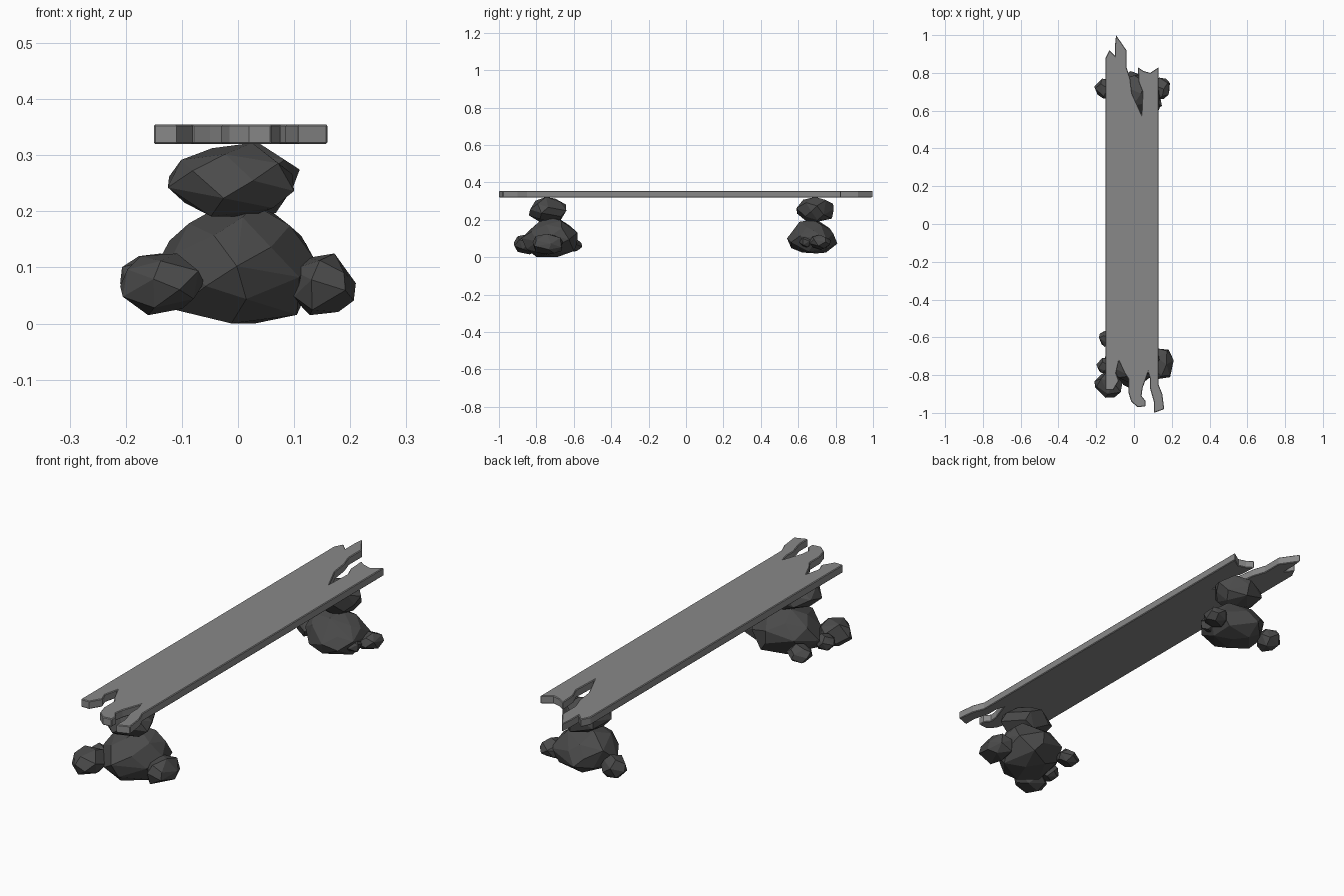
import bpy
import bmesh
import math
import random
from mathutils import Vector

default_cube = bpy.data.objects.get("Cube")
if default_cube:
    bpy.data.objects.remove(default_cube, do_unlink=True)


def make_material(name, value):
    material = bpy.data.materials.new(name)
    material.use_nodes = True
    colour = (value, value, value, 1)
    material.diffuse_color = colour
    material.node_tree.nodes["Principled BSDF"].inputs["Base Color"].default_value = colour
    return material


plank_grey = make_material("plank grey", 0.25)
rock_grey = make_material("dark rock grey", 0.07)


def add_object(name, bm, material):
    bmesh.ops.recalc_face_normals(bm, faces=bm.faces[:])
    mesh = bpy.data.meshes.new(name)
    bm.to_mesh(mesh)
    bm.free()
    mesh.materials.append(material)
    obj = bpy.data.objects.new(name, mesh)
    bpy.context.collection.objects.link(obj)
    return obj


def add_rock(name, seed, low, high, count=24, taper=0.0):
    """Faceted boulder: hull of a jittered sphere, fitted to a box."""
    rng = random.Random(seed)
    points = []
    for i in range(count):
        z = 1 - 2 * (i + 0.5) / count
        angle = i * math.pi * (3 - math.sqrt(5)) + rng.uniform(-0.3, 0.3)
        radius = math.sqrt(1 - z * z) * (1 - taper * z)
        point = Vector((radius * math.cos(angle), radius * math.sin(angle), z))
        points.append(point * rng.uniform(0.9, 1.08))
    bm = bmesh.new()
    for point in points:
        bm.verts.new(point)
    hull = bmesh.ops.convex_hull(bm, input=bm.verts[:])
    loose = [v for v in hull["geom_interior"] if isinstance(v, bmesh.types.BMVert)]
    bmesh.ops.delete(bm, geom=loose, context="VERTS")
    bmesh.ops.dissolve_limit(bm, angle_limit=math.radians(9),
                             verts=bm.verts[:], edges=bm.edges[:])
    for axis in range(3):
        values = [v.co[axis] for v in bm.verts]
        start, size = min(values), max(values) - min(values)
        for v in bm.verts:
            share = (v.co[axis] - start) / size
            v.co[axis] = low[axis] + share * (high[axis] - low[axis])
    return add_object(name, bm, rock_grey)


# Plank with splintered ends
front_end = [(-.15, -.88), (-.11, -.88), (-.08, -.83), (-.095, -.79), (-.08, -.725),
             (-.05, -.79), (-.03, -.82), (-.03, -.89), (-.015, -.94), (.02, -.97),
             (.06, -.965), (.06, -.935), (.04, -.91), (.045, -.87), (.075, -.785),
             (.085, -.82), (.085, -.87), (.105, -.94), (.105, -1), (.16, -.98),
             (.15, -.9), (.13, -.85)]
back_end = [(.13, .83), (.085, .8), (.05, .81), (.02, .83), (.025, .75), (.045, .7),
            (.04, .58), (-.01, .69), (-.02, .77), (-.04, .83), (-.04, .92),
            (-.095, 1), (-.1, .95), (-.1, .89), (-.13, .92), (-.15, .88)]
bm = bmesh.new()
outline = [bm.verts.new((x, y, 0.32)) for x, y in front_end + back_end]
face = bm.faces.new(outline)
raised = bmesh.ops.extrude_face_region(bm, geom=[face])["geom"]
for v in raised:
    if isinstance(v, bmesh.types.BMVert):
        v.co.z = 0.355
plank = add_object("plank", bm, plank_grey)
bevel = plank.modifiers.new("soft edges", "BEVEL")
bevel.width = 0.003
bevel.segments = 1
bevel.limit_method = "ANGLE"
bevel.angle_limit = math.radians(60)

# Front boulder stack
add_rock("front_base_rock", 3, (-.155, -.88, 0), (.135, -.58, .212), 30, 0.15)
add_rock("front_top_rock", 8, (-.125, -.84, .19), (.1, -.64, .322), 22)

# Back boulder stack
add_rock("back_base_rock", 5, (-.14, .54, .02), (.135, .81, .2), 30, 0.1)
add_rock("back_top_rock", 12, (-.1, .59, .18), (.11, .79, .322), 24)

# Small stones around each stack
stones = {
    "front_right_stone": ((-.21, -.92, .015), (-.06, -.77, .125)),
    "front_left_stone": ((.08, -.82, .015), (.21, -.66, .125)),
    "front_side_stone": ((-.2, -.79, .03), (-.11, -.71, .1)),
    "front_rear_stone": ((-.185, -.65, .03), (-.08, -.555, .105)),
    "back_right_stone": ((-.21, .66, .03), (-.1, .77, .125)),
    "back_left_stone": ((.08, .66, .04), (.19, .775, .12)),
    "back_inner_stone": ((.06, .605, .05), (.148, .68, .115)),
}
for seed, (name, (low, high)) in enumerate(stones.items()):
    add_rock(name, seed + 20, low, high, 18)
